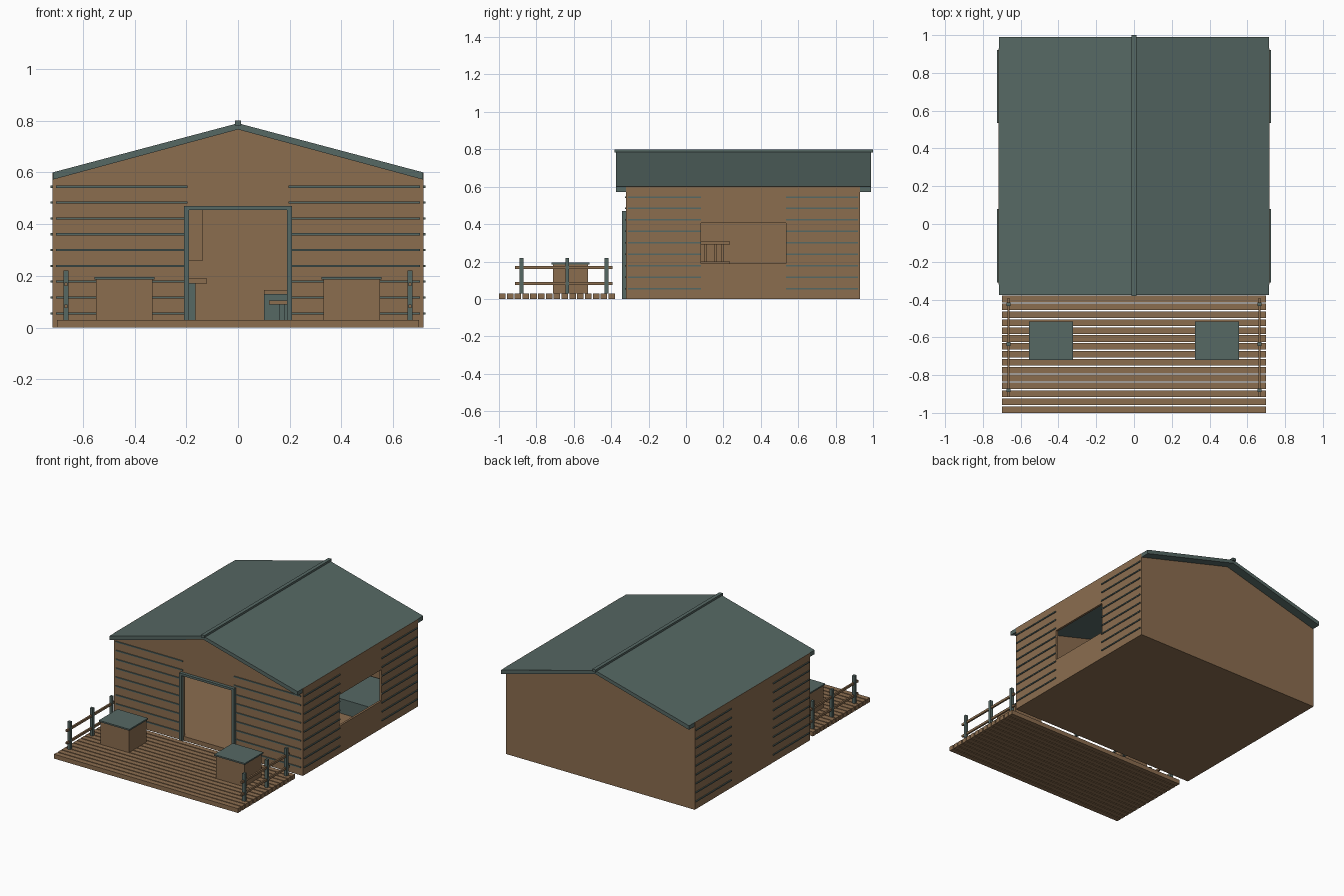
import bpy, bmesh

cube = bpy.data.objects.get("Cube")
if cube:
    bpy.data.objects.remove(cube, do_unlink=True)


def material(name, rgb):
    m = bpy.data.materials.new(name)
    m.use_nodes = True
    m.diffuse_color = (*rgb, 1)
    m.node_tree.nodes["Principled BSDF"].inputs["Base Color"].default_value = (*rgb, 1)
    return m


WOOD = material("brown wood", (0.258, 0.153, 0.078))
TEAL = material("grey teal paint", (0.093, 0.138, 0.127))


def prism(name, profile, y0, y1, mat):
    """Extrude an x-z profile along y."""
    bm = bmesh.new()
    face = bm.faces.new([bm.verts.new((x, y0, z)) for x, z in profile])
    out = bmesh.ops.extrude_face_region(bm, geom=[face])["geom"]
    bmesh.ops.translate(bm, vec=(0, y1 - y0, 0),
                        verts=[v for v in out if isinstance(v, bmesh.types.BMVert)])
    bmesh.ops.recalc_face_normals(bm, faces=bm.faces)
    me = bpy.data.meshes.new(name)
    bm.to_mesh(me)
    bm.free()
    me.materials.append(mat)
    ob = bpy.data.objects.new(name, me)
    bpy.context.collection.objects.link(ob)
    return ob


def box(name, x, y, z, mat):
    """Box from (min, max) pairs."""
    return prism(name, [(x[0], z[0]), (x[1], z[0]), (x[1], z[1]), (x[0], z[1])], *y, mat)


def pair(name, x, y, z, mat):
    """The same box on both sides."""
    box("left_" + name, x, y, z, mat)
    box("right_" + name, (-x[1], -x[0]), y, z, mat)


# House extents
OUT, INN = 0.718, 0.703
FRONT, BACK, T = -0.32, 0.93, 0.015
FLOOR, EAVE = 0.03, 0.6
DOOR, DOOR_TOP = 0.19, 0.455
WIN_Y, WIN_Z = (0.08, 0.535), (0.19, 0.405)
SIDE_Y = (FRONT + T, BACK - T)

# Floor and corner posts
box("floor", (-0.715, 0.715), (FRONT, BACK), (0, FLOOR), WOOD)
pair("front_corner_post", (INN, OUT), (FRONT, FRONT + T), (0, EAVE), WOOD)
pair("back_corner_post", (INN, OUT), (BACK - T, BACK), (0, EAVE), WOOD)

# Walls, with a doorway in front and a window on the left side
pair("front_wall", (DOOR, INN), (FRONT, FRONT + T), (FLOOR, EAVE), WOOD)
box("wall_over_door", (-DOOR, DOOR), (FRONT, FRONT + T), (DOOR_TOP, EAVE), WOOD)
box("back_wall", (-INN, INN), (BACK - T, BACK), (FLOOR, EAVE), WOOD)
box("right_wall", (-OUT, -INN), SIDE_Y, (0, EAVE), WOOD)
box("left_wall_front", (INN, OUT), (SIDE_Y[0], WIN_Y[0]), (0, EAVE), WOOD)
box("left_wall_back", (INN, OUT), (WIN_Y[1], SIDE_Y[1]), (0, EAVE), WOOD)
box("wall_under_window", (INN, OUT), WIN_Y, (0, WIN_Z[0]), WOOD)
box("wall_over_window", (INN, OUT), WIN_Y, (WIN_Z[1], EAVE), WOOD)
for name, y in (("front_gable", FRONT), ("back_gable", BACK - T)):
    prism(name, [(-0.64, EAVE), (0.64, EAVE), (0, 0.77)], y, y + T, WOOD)

# Dark battens across the cladding
for i in range(9):
    z = 0.051 + i * 0.0612
    h = (z, z + 0.008)
    pair("front_batten", (0.195, INN), (FRONT - 0.006, FRONT), h, TEAL)
    pair("side_batten_front", (OUT, OUT + 0.006), (-0.31, WIN_Y[0]), h, TEAL)
    pair("side_batten_back", (OUT, OUT + 0.006), (WIN_Y[1], 0.92), h, TEAL)

# Roof slopes and ridge cap
for name, s in (("left_roof", 1), ("right_roof", -1)):
    prism(name, [(0, 0.79), (s * 0.716, 0.6), (s * 0.716, 0.572), (0, 0.766)],
          -0.375, 0.99, TEAL)
box("ridge_cap", (-0.0125, 0.0125), (-0.382, 1.0), (0.782, 0.8), TEAL)

# Door frame
pair("door_jamb", (DOOR, 0.208), (-0.342, FRONT), (0, 0.47), TEAL)
box("door_head", (-DOOR, DOOR), (-0.342, FRONT), (DOOR_TOP, 0.47), TEAL)

# Deck planks
for i in range(15):
    y = -1 + i * 0.0418
    box("deck_plank", (-0.7, 0.7), (y, y + 0.035), (0, FLOOR), WOOD)

# Deck railings
for y in (-0.88, -0.635, -0.425):
    pair("rail_post", (0.655, 0.675), (y - 0.01, y + 0.01), (FLOOR, 0.22), TEAL)
for z in (0.075, 0.16):
    pair("rail", (0.659, 0.671), (-0.915, -0.393), (z, z + 0.015), WOOD)

# Storage boxes on the deck
pair("box_body", (0.33, 0.548), (-0.712, -0.525), (FLOOR, 0.185), WOOD)
pair("box_lid", (0.322, 0.555), (-0.72, -0.517), (0.185, 0.195), TEAL)

# Bed in the back corner
box("bed", (0.1, 0.68), (0.52, 0.9), (FLOOR, 0.13), TEAL)
box("bed_edge", (0.1, 0.2), (0.84, 0.9), (0.13, 0.145), WOOD)
box("stool_seat", (0.12, 0.25), (0.4, 0.49), (0.09, 0.105), WOOD)
for x in (0.16, 0.22):
    box("stool_leg", (x, x + 0.02), (0.43, 0.45), (FLOOR, 0.09), TEAL)

# Side table and wall cabinet
box("table_top", (-0.45, -0.12), (0.6, 0.85), (0.17, 0.19), WOOD)
for x in (-0.43, -0.19):
    for y in (0.62, 0.81):
        box("table_leg", (x, x + 0.025), (y, y + 0.025), (FLOOR, 0.17), TEAL)
box("wall_cabinet", (-0.4, -0.135), (0.83, 0.915), (0.26, 0.46), WOOD)

# Slatted shelf beside the window
box("shelf_top", (0.3, 0.52), (-0.2, 0.235), (0.29, 0.308), WOOD)
box("shelf_board", (0.3, 0.52), (-0.2, 0.235), (0.185, 0.2), WOOD)
for y in (-0.18, 0.1, 0.15, 0.19):
    box("shelf_slat", (0.32, 0.5), (y, y + 0.012), (FLOOR, 0.29), WOOD)
